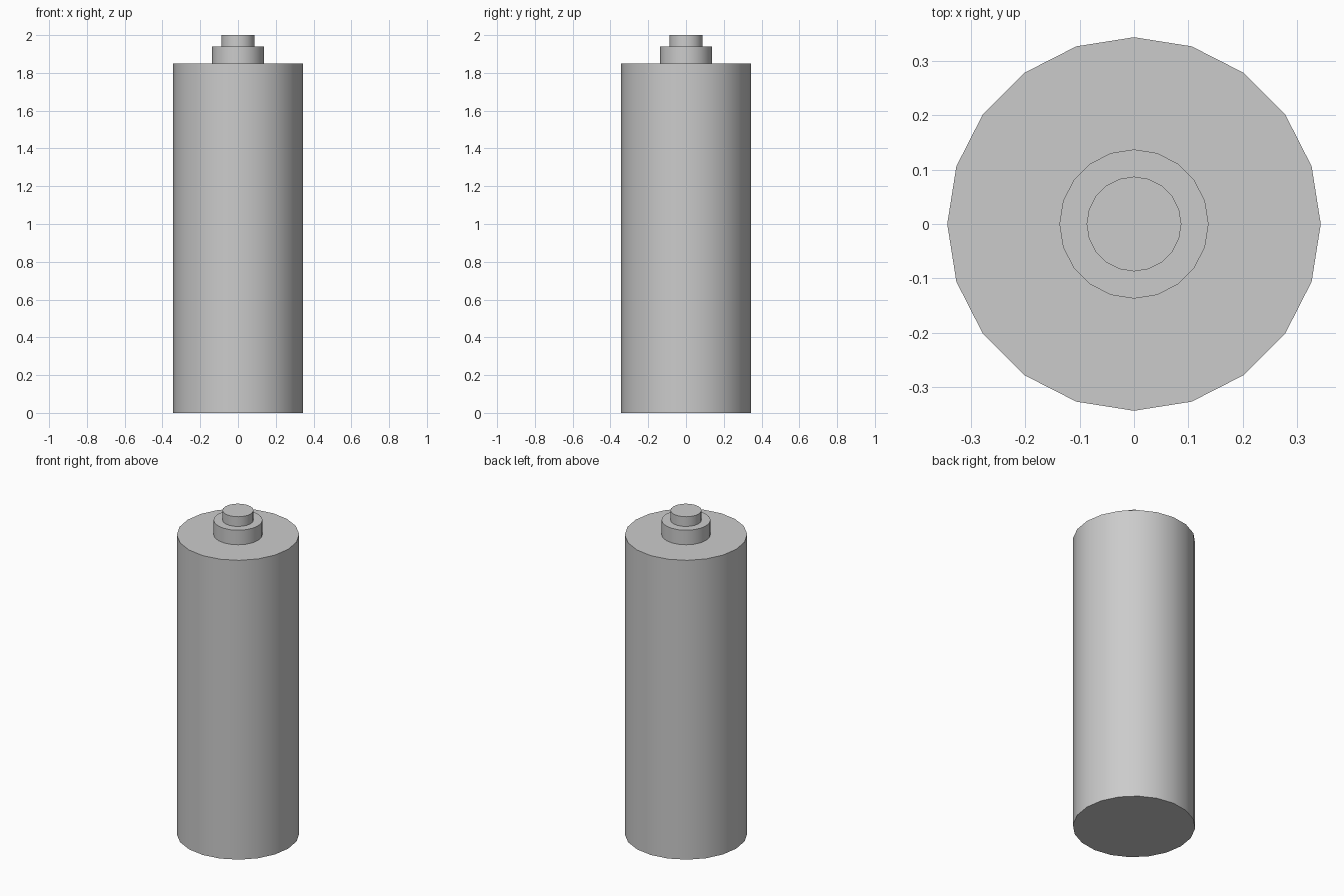
import bpy
import math

cube = bpy.data.objects.get("Cube")
if cube:
    bpy.data.objects.remove(cube, do_unlink=True)

grey = bpy.data.materials.new("light_grey")
grey.use_nodes = True
colour = (0.6, 0.6, 0.6, 1)
grey.diffuse_color = colour
grey.node_tree.nodes["Principled BSDF"].inputs["Base Color"].default_value = colour


def cylinder(name, radius, bottom, top):
    """Upright twenty-sided cylinder with smooth walls and sharp rims."""
    bpy.ops.mesh.primitive_cylinder_add(
        vertices=20, radius=radius, depth=top - bottom,
        location=(0, 0, (bottom + top) / 2))
    part = bpy.context.object
    part.name = name
    part.data.materials.append(grey)
    bpy.ops.object.shade_smooth_by_angle(angle=math.radians(30))


# Main body, then the stepped cap on top
cylinder("body", 0.343, 0, 1.85)
cylinder("collar", 0.137, 1.85, 1.94)
cylinder("terminal", 0.087, 1.94, 2)
